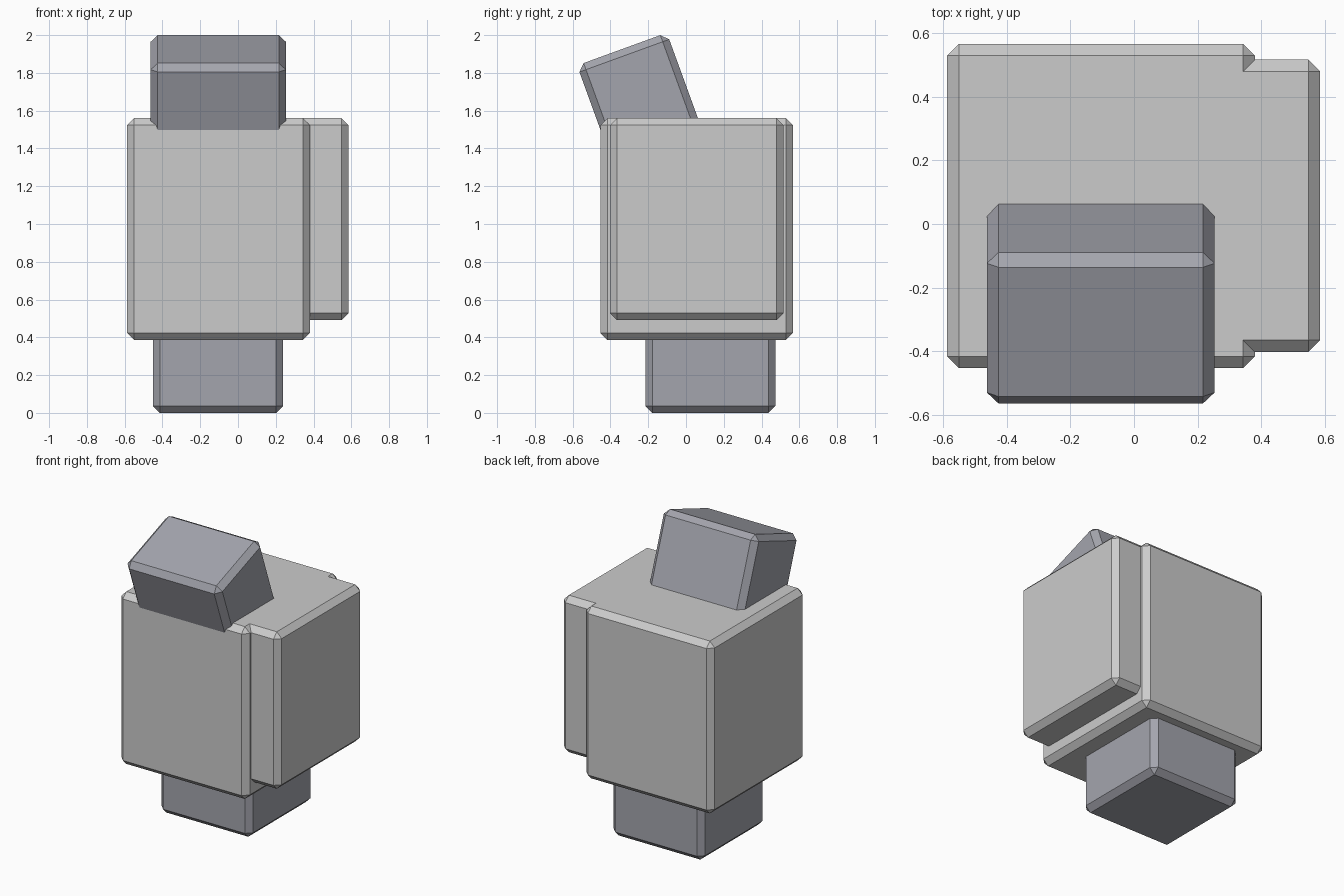
import bpy
import bmesh
from math import radians
from mathutils import Vector, Matrix

if "Cube" in bpy.data.objects:
    bpy.data.objects.remove(bpy.data.objects["Cube"])

CHAMFER = 0.037

dark = bpy.data.materials.new("dark_grey")
dark.diffuse_color = (0.37, 0.375, 0.42, 1)
dark.use_nodes = True
dark.node_tree.nodes["Principled BSDF"].inputs["Base Color"].default_value = dark.diffuse_color


def chamfered_box(name, low, high, tilt=0, material=None):
    """Box between two corners, chamfered on every edge, tilted about x."""
    low, high = Vector(low), Vector(high)
    bm = bmesh.new()
    bmesh.ops.create_cube(bm, size=1, matrix=Matrix.Diagonal((*(high - low), 1)))
    bmesh.ops.bevel(bm, geom=bm.edges[:], offset=CHAMFER, segments=1,
                    affect='EDGES', profile=0.5)
    mesh = bpy.data.meshes.new(name)
    bm.to_mesh(mesh)
    bm.free()
    obj = bpy.data.objects.new(name, mesh)
    obj.location = (low + high) / 2
    obj.rotation_euler.x = radians(tilt)
    if material:
        mesh.materials.append(material)
    bpy.context.collection.objects.link(obj)
    return obj


# Main body and the thinner panel let into its right side
chamfered_box("body", (-0.587, -0.453, 0.386), (0.38, 0.566, 1.56))
chamfered_box("side_panel", (0.2, -0.402, 0.491), (0.585, 0.516, 1.56))

# Foot running up into the body
chamfered_box("foot", (-0.451, -0.215, 0), (0.239, 0.474, 0.69), material=dark)

# Tilted block sunk into the top
chamfered_box("tilted_top_block", (-0.462, -0.481, 1.2954), (0.253, 0.025, 1.9454),
              tilt=20, material=dark)
